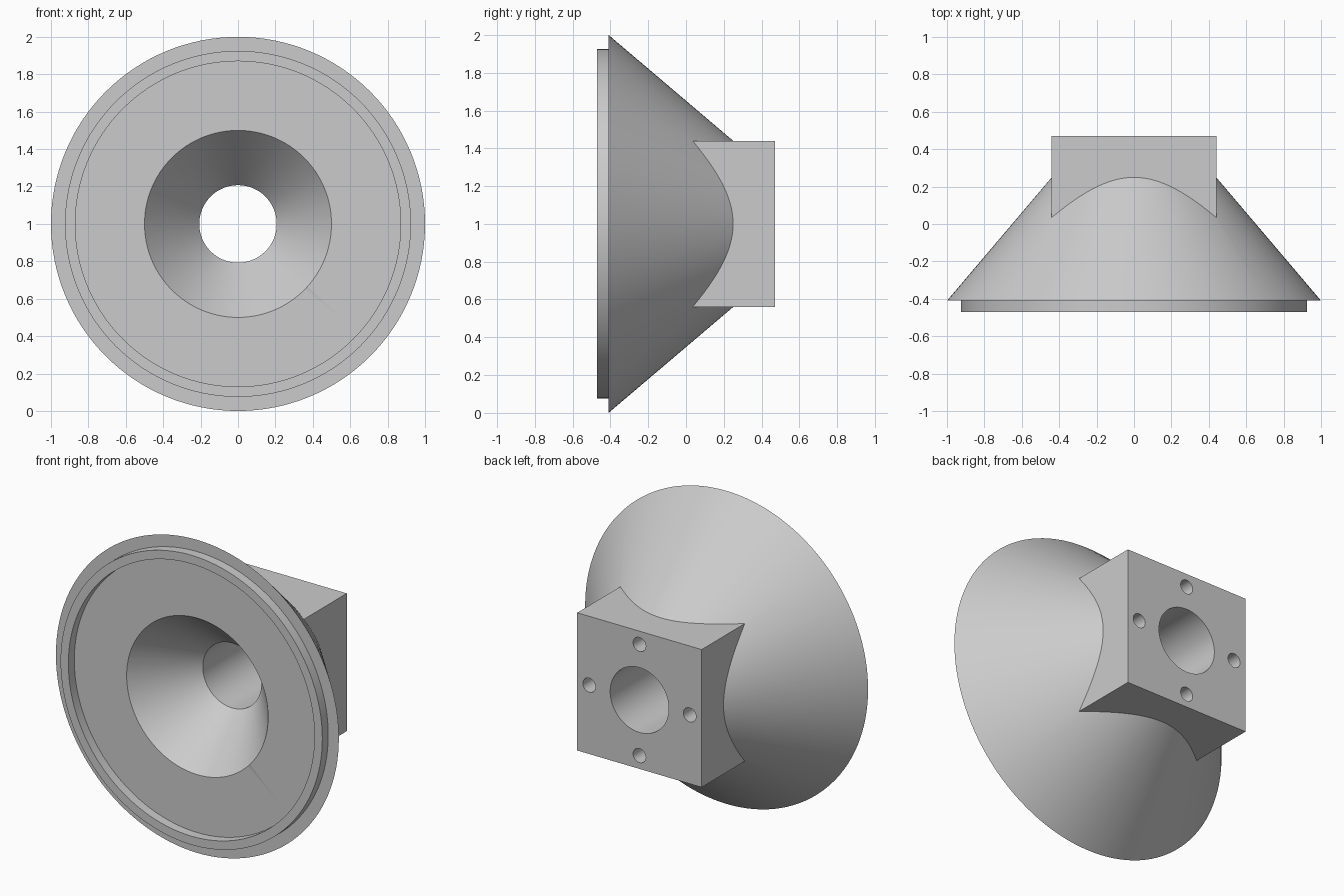
import bpy, bmesh, math
from mathutils import Vector, Matrix

if "Cube" in bpy.data.objects:
    bpy.data.objects.remove(bpy.data.objects["Cube"], do_unlink=True)

CENTRE = Vector((0, 0, 1))
SEGMENTS = 128

grey = bpy.data.materials.new("plain grey")
grey.use_nodes = True
grey.diffuse_color = (0.6, 0.6, 0.6, 1)
grey.node_tree.nodes["Principled BSDF"].inputs["Base Color"].default_value = (0.6, 0.6, 0.6, 1)


def finish(name, bm):
    bmesh.ops.recalc_face_normals(bm, faces=bm.faces)
    mesh = bpy.data.meshes.new(name)
    bm.to_mesh(mesh)
    bm.free()
    mesh.materials.append(grey)
    obj = bpy.data.objects.new(name, mesh)
    bpy.context.collection.objects.link(obj)
    return obj


def lathe(name, profile, offset=(0, 0, 0), steps=SEGMENTS):
    """Closed solid from (radius, y) points, turned about the y axis."""
    bm = bmesh.new()
    shift = CENTRE + Vector(offset)
    verts = [bm.verts.new(shift + Vector((r, y, 0))) for r, y in profile]
    edges = [bm.edges.new(pair) for pair in zip(verts, verts[1:])]
    bmesh.ops.spin(bm, geom=verts + edges, cent=shift, axis=(0, 1, 0),
                   angle=math.tau, steps=steps)
    bmesh.ops.remove_doubles(bm, verts=bm.verts, dist=1e-5)
    return finish(name, bm)


def combine(target, other, operation):
    """Apply a boolean and discard the helper."""
    other.hide_render = True
    bpy.context.view_layer.objects.active = target
    mod = target.modifiers.new("join", 'BOOLEAN')
    mod.operation = operation
    mod.solver = 'EXACT'
    mod.object = other
    bpy.ops.object.modifier_apply(modifier=mod.name)
    bpy.data.objects.remove(other, do_unlink=True)


# Conical body with a raised ring on its front face
body = lathe("horn_body", [(0, -0.41), (0.87, -0.41), (0.87, -0.47), (0.925, -0.47),
                           (0.925, -0.41), (1, -0.41), (0.38, 0.32), (0, 0.32)])

# Square mounting block at the back
bm = bmesh.new()
bmesh.ops.create_cube(bm, size=1, matrix=Matrix.Translation(CENTRE + Vector((0, 0.235, 0)))
                      @ Matrix.Diagonal((0.88, 0.47, 0.88, 1)))
combine(body, finish("mounting_block", bm), 'UNION')

# Flared mouth running into a straight bore
combine(body, lathe("bore_cutter", [(0, -0.6), (0.659, -0.6), (0.207, -0.06),
                                    (0.207, 0.6), (0, 0.6)]), 'DIFFERENCE')

# Four blind bolt holes in the back
for i in range(4):
    a = i * math.pi / 2
    hole = lathe("bolt_hole_cutter", [(0, 0.22), (0.045, 0.22), (0.045, 0.6), (0, 0.6)],
                 (0.355 * math.cos(a), 0, 0.355 * math.sin(a)), 32)
    combine(body, hole, 'DIFFERENCE')

# Smooth curves, crisp edges
bpy.ops.object.select_all(action='DESELECT')
body.select_set(True)
bpy.context.view_layer.objects.active = body
bpy.ops.object.shade_smooth_by_angle(angle=math.radians(30))
